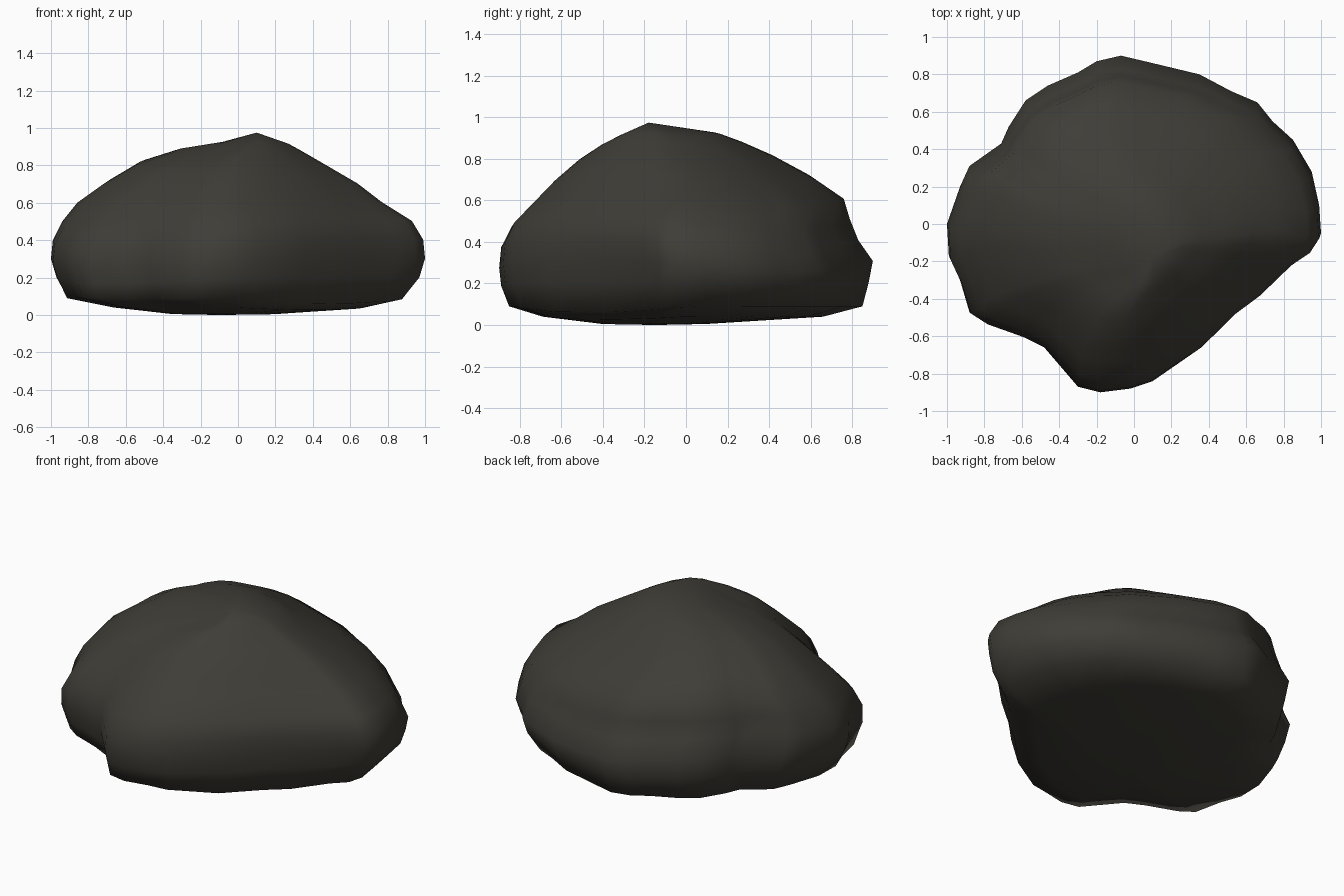
import bpy
import bmesh
import math
from mathutils import Vector

default_cube = bpy.data.objects.get("Cube")
if default_cube:
    bpy.data.objects.remove(default_cube, do_unlink=True)

# Widest outline of the boulder, seen from above
OUTLINE = [
    (1, -.05), (.99, .1), (.95, .28), (.85, .45), (.74, .55), (.66, .65),
    (.52, .71), (.35, .8), (.1, .86), (-.07, .9), (-.2, .87), (-.3, .81),
    (-.46, .74), (-.58, .66), (-.67, .52), (-.71, .43), (-.88, .31),
    (-.93, .2), (-1, 0), (-.99, -.17), (-.93, -.3), (-.88, -.47),
    (-.79, -.53), (-.6, -.6), (-.48, -.66), (-.3, -.87), (-.18, -.9),
    (-.02, -.88), (.1, -.84), (.36, -.66), (.55, -.47), (.68, -.37),
    (.85, -.2), (.95, -.13),
]

# Height, then the left/right and front/back limits of each layer
LAYERS = [
    (.005, -.35, .2, -.4, .1), (.04, -.66, .66, -.68, .66),
    (.09, -.91, .87, -.84, .85), (.2, -.97, .97, -.89, .88),
    (.3, -1, 1, -.9, .9), (.4, -.99, .99, -.89, .83),
    (.5, -.94, .93, -.84, .79), (.6, -.86, .77, -.74, .76),
    (.7, -.72, .64, -.64, .61), (.8, -.55, .47, -.52, .43),
    (.87, -.34, .35, -.41, .28), (.915, -.1, .27, -.32, .17),
]
SUMMIT = (.1, -.18, .975)
UNDERSIDE = (-.1, -.15, 0)

# Corner direction, rise of the body, spread and drop of the base
CORNERS = [
    (-1, 1, .12, 0, 0), (-1, -1, -.14, .08, 0),
    (1, -1, .05, .14, 1.1), (1, 1, -.08, 0, 0),
]


def clamp(value):
    return max(0, min(1, value))


def make_material(name, colour):
    material = bpy.data.materials.new(name)
    material.use_nodes = True
    material.diffuse_color = colour
    shader = material.node_tree.nodes["Principled BSDF"]
    shader.inputs["Base Color"].default_value = colour
    shader.inputs["Roughness"].default_value = 0.9
    return material


def layer_points(height, x_min, x_max, y_min, y_max):
    """Fit the outline into the limits, then tilt the layer at its corners."""
    centre = Vector(((x_min + x_max) / 2, (y_min + y_max) / 2, 0))
    half_x, half_y = (x_max - x_min) / 2, (y_max - y_min) / 2
    rounding = min(0.6, max(0, height - 0.4))
    body = clamp((height - 0.1) * 5) * clamp(half_x * 1.5)
    points = []
    for x, y in OUTLINE:
        flat = Vector((x, y / 0.9))
        flat = flat.lerp(flat.normalized(), rounding)
        z = height
        for side, depth, rise, spread, drop in CORNERS:
            weight = max(0, side * flat.x) * max(0, depth * flat.y)
            z += body * rise * weight
            if height < 0.15:
                flat *= 1 + spread * weight
                z *= 1 - drop * weight
        points.append(centre + Vector((flat.x * half_x, flat.y * half_y, z)))
    return points


def join_rings(bm, lower, upper):
    count = len(lower)
    for i in range(count):
        j = (i + 1) % count
        bm.faces.new((lower[i], lower[j], upper[j], upper[i]))


def cap_ring(bm, ring, tip):
    vertex = bm.verts.new(tip)
    for i in range(len(ring)):
        bm.faces.new((ring[i], ring[(i + 1) % len(ring)], vertex))


# Boulder body: stacked layers closed by a summit and a shallow underside
bm = bmesh.new()
rings = [[bm.verts.new(p) for p in layer_points(*layer)] for layer in LAYERS]
for lower, upper in zip(rings, rings[1:]):
    join_rings(bm, lower, upper)
cap_ring(bm, rings[-1], SUMMIT)
cap_ring(bm, rings[0], UNDERSIDE)
bmesh.ops.recalc_face_normals(bm, faces=bm.faces)

mesh = bpy.data.meshes.new("boulder")
bm.to_mesh(mesh)
bm.free()
boulder = bpy.data.objects.new("boulder", mesh)
bpy.context.collection.objects.link(boulder)
mesh.materials.append(make_material("dark_stone", (.05, .047, .038, 1)))

# Soft weathered shading
bpy.context.view_layer.objects.active = boulder
boulder.select_set(True)
bpy.ops.object.shade_smooth_by_angle(angle=math.radians(70))
